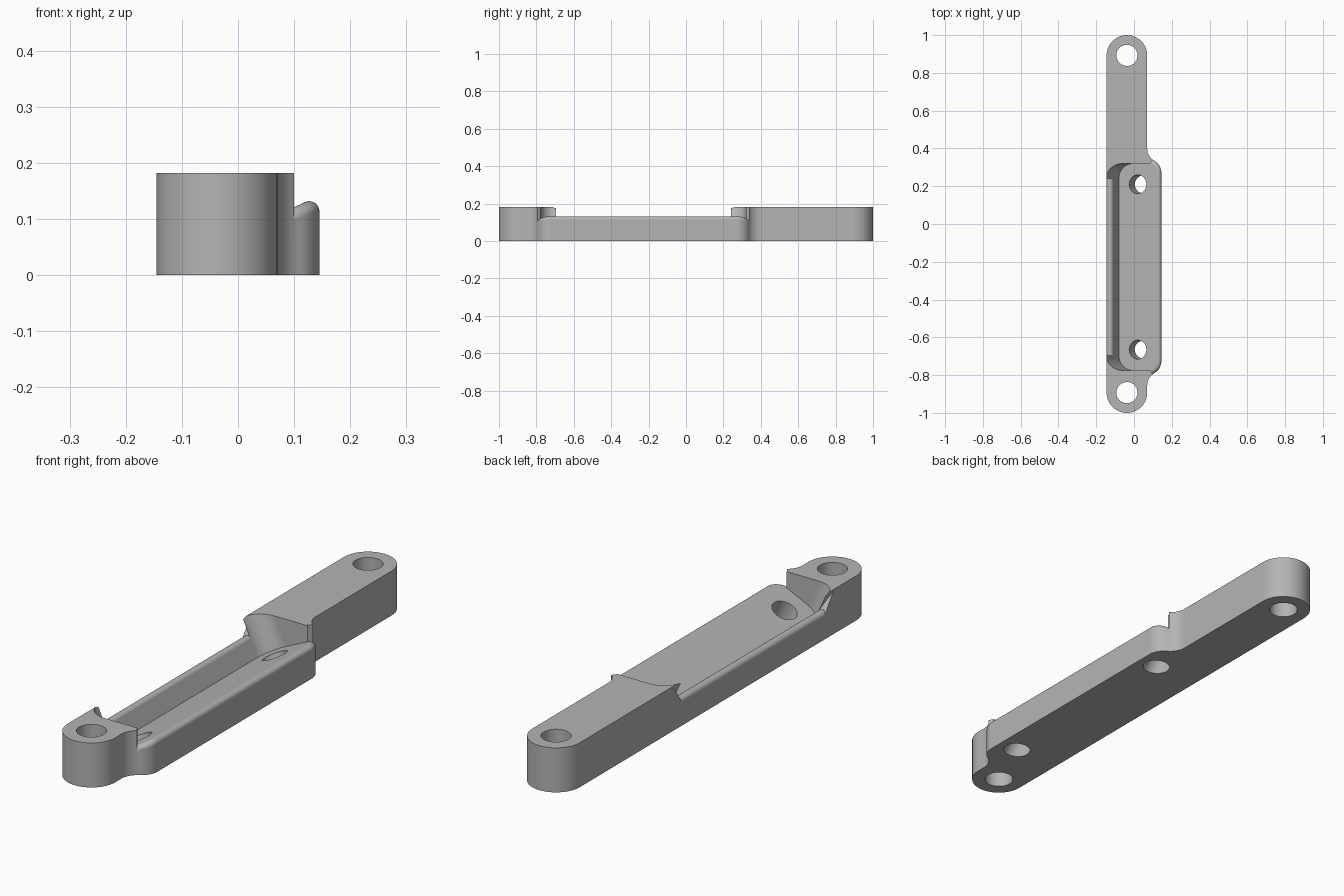
import bpy
import bmesh
from math import sin, cos, tan, atan, pi, radians, sqrt

if "Cube" in bpy.data.objects:
    bpy.data.objects.remove(bpy.data.objects["Cube"], do_unlink=True)

TOP = 0.182            # height of the two end blocks
LEFT, ARM, WIDE = -0.145, 0.07, 0.145
MID = -0.2275          # the recess is symmetric about this y
END_R = (ARM - LEFT) / 2
END_X, END_Y = (LEFT + ARM) / 2, 1 - END_R
TILT = radians(25)
SLOPE = tan(TILT)
FLOOR_X, FLOOR_Z = -0.08, 0.037
RIM = 0.018            # rim rounding
BEND = 0.075           # radius of the S-shaped shoulder
SHOULDER = 0.27        # y where the shoulder starts


def loft(name, rings):
    """Closed solid through rings with equal point counts."""
    bm = bmesh.new()
    loops = [[bm.verts.new(p) for p in ring] for ring in rings]
    n = len(loops[0])
    for a, b in zip(loops, loops[1:]):
        for i in range(n):
            j = (i + 1) % n
            bm.faces.new((a[i], a[j], b[j], b[i]))
    bm.faces.new(loops[0][::-1])
    bm.faces.new(loops[-1])
    bmesh.ops.recalc_face_normals(bm, faces=bm.faces)
    mesh = bpy.data.meshes.new(name)
    bm.to_mesh(mesh)
    bm.free()
    obj = bpy.data.objects.new(name, mesh)
    bpy.context.collection.objects.link(obj)
    return obj


def arc(cx, cy, r, start, end, steps):
    angles = [radians(start + (end - start) * i / steps) for i in range(steps + 1)]
    return [(cx + r * cos(a), cy + r * sin(a)) for a in angles]


def tilted(u, y, w):
    """Point in the frame of the sloping recess floor."""
    return (FLOOR_X + u * cos(TILT) - w * sin(TILT), y,
            FLOOR_Z + u * sin(TILT) + w * cos(TILT))


def shoulder(from_angle):
    """Upper shoulder from the wide side to the arm: (x, y, nx, ny)."""
    path = []
    for i in range(13):
        a = radians(i * 5)
        path.append((WIDE - BEND + BEND * cos(a), SHOULDER + BEND * sin(a), cos(a), sin(a)))
    steps = 12 if from_angle == 0 else 2
    for i in range(1, steps + 1):
        a = radians(60 + (from_angle - 60) * i / steps)
        path.append((WIDE - BEND * cos(a), 0.40 - BEND * sin(a), cos(a), sin(a)))
    return path


def both_shoulders(from_angle):
    upper = shoulder(from_angle)
    lower = [(x, 2 * MID - y, nx, -ny) for x, y, nx, ny in reversed(upper)]
    return lower + upper


# Body outline with two round ends and a wider middle
outline = arc(END_X, -END_Y, END_R, 180, 360, 40)
outline += [(x, y) for x, y, nx, ny in both_shoulders(0)]
outline += arc(END_X, END_Y, END_R, 0, 180, 40)
body = loft("bracket_body", [[(x, y, z) for x, y in outline] for z in (0, TOP)])
cutters = []

# Tilted recess with rounded left corners
HALF, CORNER = 0.5475, 0.08
plan = [(0.45, MID - HALF), (0.45, MID + HALF)]
plan += arc(CORNER, MID + HALF - CORNER, CORNER, 90, 180, 16)
plan += arc(CORNER, MID - HALF + CORNER, CORNER, 180, 270, 16)
cutters.append(loft("recess_cutter", [[tilted(u, y, w) for u, y in plan] for w in (0, 0.4)]))

# Rounding of the wide-side rim, swept round both shoulders
rings = []
for x, y, nx, ny in both_shoulders(53):
    s = SLOPE * nx
    zc = FLOOR_Z + (x - FLOOR_X) * SLOPE - RIM * (s + sqrt(1 + s * s))
    section = [(0.03, zc)]
    for i in range(11):
        a = (pi / 2 + atan(s)) * i / 10
        section.append((RIM * (cos(a) - 1), zc + RIM * sin(a)))
    section += [(section[-1][0], 0.25), (0.03, 0.25)]
    rings.append([(x + nx * t, y + ny * t, z) for t, z in section])
cutters.append(loft("wide_rim_cutter", rings))

# Rounding of the left rim, with ends that flare upward
wall_z = FLOOR_Z + (FLOOR_X - LEFT) / SLOPE
rim_z = wall_z - RIM / tan(TILT / 2)
section = [(-0.2, rim_z)] + arc(LEFT + RIM, rim_z, RIM, 180, 25, 14)
high = 0.22
section += [(FLOOR_X - (high - FLOOR_Z) * SLOPE, high), (-0.2, high)]
rings = []
for side in (-1, 1):
    rings.append([(x, MID + side * (0.46 + 0.7 * (z - rim_z)), z) for x, z in section])
cutters.append(loft("left_rim_cutter", rings))

# Upright holes in the ends, tilted holes in the recess floor
for side, label in ((-1, "front"), (1, "back")):
    ring = arc(END_X, side * END_Y, 0.056, 0, 360 - 7.5, 47)
    cutters.append(loft(label + "_end_hole_cutter",
                        [[(x, y, z) for x, y in ring] for z in (-0.1, 0.3)]))
    ring = arc(0.1 / cos(TILT), MID + side * 0.4375, 0.05, 0, 360 - 7.5, 47)
    cutters.append(loft(label + "_floor_hole_cutter",
                        [[tilted(u, y, w) for u, y in ring] for w in (-0.25, 0.15)]))

bpy.ops.object.select_all(action="DESELECT")
bpy.context.view_layer.objects.active = body
body.select_set(True)
for cutter in cutters:
    cutter.hide_render = True
    mod = body.modifiers.new(cutter.name, "BOOLEAN")
    mod.operation = "DIFFERENCE"
    mod.solver = "EXACT"
    mod.object = cutter
    bpy.ops.object.modifier_apply(modifier=mod.name)
for cutter in cutters:
    bpy.data.objects.remove(cutter, do_unlink=True)

# Plain grey finish
grey = bpy.data.materials.new("plain_grey")
grey.use_nodes = True
colour = (0.46, 0.46, 0.46, 1)
grey.diffuse_color = colour
grey.node_tree.nodes["Principled BSDF"].inputs["Base Color"].default_value = colour
body.data.materials.clear()
body.data.materials.append(grey)
for face in body.data.polygons:
    face.material_index = 0

bpy.ops.object.shade_smooth_by_angle(angle=radians(30))
weighted = body.modifiers.new("even_shading", "WEIGHTED_NORMAL")
weighted.keep_sharp = True
